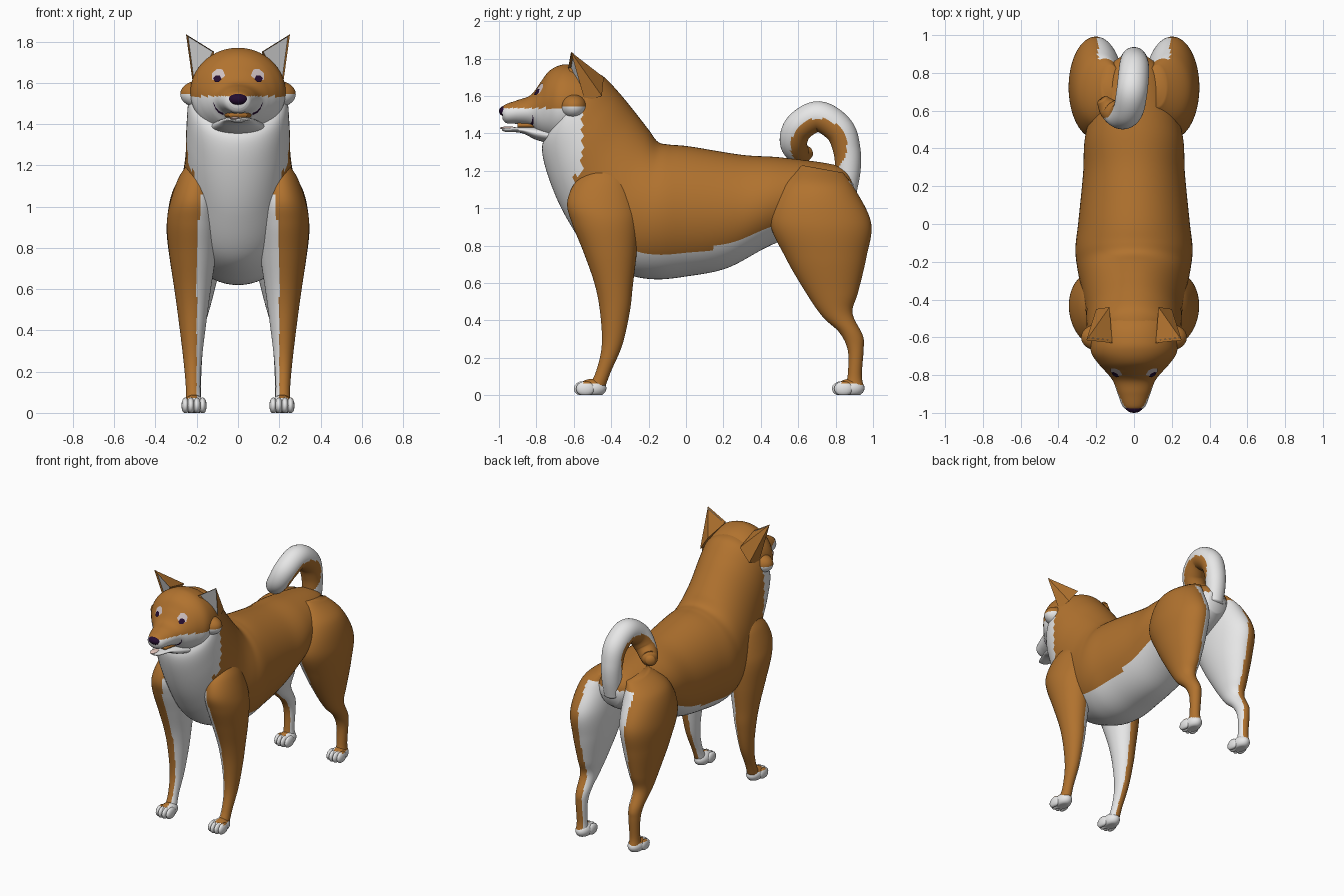
import bpy, bmesh, math
from mathutils import Vector, Matrix
from mathutils.bvhtree import BVHTree

if "Cube" in bpy.data.objects:
    bpy.data.objects.remove(bpy.data.objects["Cube"])

# Colours
COLOURS = [("orange_fur", (0.44, 0.17, 0.028)), ("white_fur", (0.80, 0.80, 0.80)),
           ("dark_nose", (0.018, 0.004, 0.03)), ("pale_eye_patch", (0.62, 0.53, 0.53)),
           ("pink_tongue", (0.80, 0.58, 0.52))]
MATS = []
for label, rgb in COLOURS:
    m = bpy.data.materials.new(label)
    m.diffuse_color = (*rgb, 1)
    m.use_nodes = True
    m.node_tree.nodes["Principled BSDF"].inputs["Base Color"].default_value = m.diffuse_color
    MATS.append(m)
FUR, WHITE, DARK, PATCH, TONGUE = range(5)


def finish(bm, name, rule, mirror=False, smooth=True):
    """Colour faces by a rule (index or function of the face centre) and make the object."""
    bmesh.ops.recalc_face_normals(bm, faces=bm.faces[:])
    for f in bm.faces:
        f.material_index = rule(f.calc_center_median()) if callable(rule) else rule
        f.smooth = smooth
    me = bpy.data.meshes.new(name)
    bm.to_mesh(me)
    bm.free()
    for m in MATS:
        me.materials.append(m)
    ob = bpy.data.objects.new(name, me)
    bpy.context.collection.objects.link(ob)
    if mirror:
        ob.modifiers.new("mirror", "MIRROR").use_mirror_merge = False
    return ob


def spline(rows, sub):
    """Catmull-Rom interpolation through rows of numbers."""
    rows = [Vector(r) for r in rows]
    pts = [rows[0]] + rows + [rows[-1]]
    out = []
    for i in range(1, len(pts) - 2):
        a, b, c, d = pts[i - 1:i + 3]
        for k in range(sub):
            t = k / sub
            out.append(0.5 * (2 * b + (c - a) * t + (2 * a - 5 * b + 4 * c - d) * t * t
                              + (3 * b - a - 3 * c + d) * t ** 3))
    return out + [rows[-1]]


def skin(bm, frames, seg=48):
    """Skin elliptical rings given as (centre, u, v)."""
    rings = []
    for c, u, v in frames:
        rings.append([bm.verts.new(c + u * math.cos(a) + v * math.sin(a))
                      for a in (2 * math.pi * i / seg for i in range(seg))])
    for r, s in zip(rings, rings[1:]):
        for i in range(seg):
            j = (i + 1) % seg
            bm.faces.new((r[i], r[j], s[j], s[i]))
    bm.faces.new(rings[0])
    bm.faces.new(rings[-1][::-1])


def loft(name, rows, rule, mirror=False, sub=8, seg=64):
    """Rows: y,z of one profile edge, y,z of the opposite edge, half width, centre x."""
    bm = bmesh.new()
    frames = []
    for y0, z0, y1, z1, w, cx in spline(rows, sub):
        frames.append((Vector((cx, (y0 + y1) / 2, (z0 + z1) / 2)),
                       Vector((0, (y1 - y0) / 2, (z1 - z0) / 2)), Vector((w, 0, 0))))
    skin(bm, frames, seg)
    return finish(bm, name, rule, mirror)


def ball(bm, centre, radii, seg=24):
    bmesh.ops.create_uvsphere(bm, u_segments=seg, v_segments=seg // 2, radius=1,
                              matrix=Matrix.Translation(centre) @ Matrix.Diagonal((*radii, 1)))


# Body and neck
def body_rule(c):
    x, y, z = abs(c.x), c.y, c.z
    if z > 1.18:
        return WHITE if y < -0.555 and z < 1.535 else FUR
    belly = 0.76 + max(0, y) ** 1.5 * 0.45
    chest = y < -0.45 and x < 0.21
    rump = y > 0.78 and z < 1.13
    return WHITE if chest or rump or z < belly else FUR


loft("body", [
    (0.87, 1.00, 0.90, 1.15, 0.07, 0), (0.74, 0.92, 0.82, 1.225, 0.17, 0),
    (0.45, 0.80, 0.52, 1.27, 0.255, 0), (0.22, 0.68, 0.30, 1.285, 0.27, 0),
    (0.00, 0.635, 0.02, 1.33, 0.295, 0), (-0.17, 0.62, -0.09, 1.34, 0.31, 0),
    (-0.32, 0.65, -0.15, 1.355, 0.30, 0), (-0.50, 0.75, -0.20, 1.42, 0.275, 0),
    (-0.64, 0.95, -0.27, 1.51, 0.255, 0), (-0.73, 1.15, -0.36, 1.62, 0.25, 0),
    (-0.77, 1.32, -0.45, 1.71, 0.235, 0), (-0.73, 1.42, -0.53, 1.73, 0.18, 0)], body_rule)


# Legs
def front_leg_rule(c):
    return WHITE if c.x < (0.2 if c.z < 0.85 else 0.2 - (c.z - 0.85) * 0.12) else FUR


loft("front_legs", [
    (-0.49, 1.21, -0.37, 1.20, 0.03, 0.215), (-0.59, 1.14, -0.30, 1.13, 0.085, 0.205),
    (-0.635, 1.03, -0.26, 1.00, 0.115, 0.215), (-0.61, 0.92, -0.255, 0.90, 0.125, 0.22),
    (-0.55, 0.77, -0.265, 0.75, 0.112, 0.22), (-0.49, 0.60, -0.285, 0.58, 0.087, 0.22),
    (-0.46, 0.45, -0.30, 0.45, 0.068, 0.22), (-0.45, 0.27, -0.34, 0.27, 0.046, 0.22),
    (-0.48, 0.13, -0.40, 0.13, 0.035, 0.218), (-0.52, 0.05, -0.43, 0.05, 0.038, 0.215)],
    front_leg_rule, mirror=True)

loft("hind_legs", [
    (0.62, 1.23, 0.84, 1.19, 0.05, 0.12), (0.51, 1.12, 0.905, 1.10, 0.125, 0.175),
    (0.45, 0.93, 0.99, 0.92, 0.145, 0.20), (0.53, 0.74, 0.965, 0.74, 0.125, 0.205),
    (0.64, 0.55, 0.92, 0.55, 0.085, 0.21), (0.73, 0.42, 0.89, 0.44, 0.058, 0.215),
    (0.82, 0.335, 0.945, 0.32, 0.047, 0.215), (0.865, 0.24, 0.95, 0.25, 0.04, 0.215),
    (0.865, 0.11, 0.94, 0.11, 0.035, 0.215), (0.85, 0.05, 0.95, 0.05, 0.04, 0.215)],
    lambda c: WHITE if c.x < 0.19 and (c.z < 1.08 or c.y > 0.86) and c.z < 1.14 else FUR,
    mirror=True)

# Paws with four toes
for name, y in (("front_paws", -0.5), ("hind_paws", 0.88)):
    bm = bmesh.new()
    ball(bm, (0.213, y, 0.038), (0.052, 0.075, 0.05))
    for dx, dy in ((-0.042, 0.012), (-0.015, 0), (0.015, 0), (0.042, 0.012)):
        ball(bm, (0.213 + dx, y - 0.05 + dy, 0.035), (0.019, 0.05, 0.04), 16)
    for v in bm.verts:
        v.co.z = max(v.co.z, 0.0)
    finish(bm, name, lambda c: FUR if c.z > 0.06 and c.y > y - 0.045 and c.x > 0.2 else WHITE,
           mirror=True)

# Curled tail
path = spline([(0, 0.85, 1.08, 0.06), (0, 0.865, 1.20, 0.068), (0, 0.86, 1.31, 0.073),
               (0, 0.82, 1.42, 0.08), (-0.01, 0.71, 1.49, 0.082), (-0.03, 0.605, 1.435, 0.08),
               (-0.07, 0.575, 1.35, 0.073), (-0.13, 0.61, 1.29, 0.058),
               (-0.17, 0.66, 1.30, 0.03)], 8)
frames = []
for i, p in enumerate(path):
    t = (path[min(i + 1, len(path) - 1)] - path[max(i - 1, 0)]).to_3d().normalized()
    side = Vector((1, 0, 0))
    side = (side - t * side.dot(t)).normalized()
    frames.append((p.to_3d(), t.cross(side) * p[3], side * p[3]))
bm = bmesh.new()
skin(bm, frames, 40)
finish(bm, "tail", lambda c: FUR if math.hypot(c.y - 0.71, c.z - 1.33) < 0.15 else WHITE)


# Head and muzzle
def head_rule(c):
    return WHITE if c.z < 1.535 and c.y < -0.57 else FUR


head = loft("head", [
    (-0.46, 1.42, -0.44, 1.66, 0.17, 0), (-0.54, 1.35, -0.53, 1.74, 0.215, 0),
    (-0.62, 1.34, -0.62, 1.768, 0.23, 0), (-0.69, 1.345, -0.68, 1.762, 0.225, 0),
    (-0.74, 1.365, -0.735, 1.73, 0.19, 0), (-0.785, 1.39, -0.78, 1.67, 0.15, 0),
    (-0.83, 1.435, -0.83, 1.605, 0.112, 0), (-0.90, 1.45, -0.90, 1.578, 0.086, 0),
    (-0.96, 1.455, -0.965, 1.555, 0.062, 0), (-0.98, 1.475, -0.985, 1.535, 0.04, 0)], head_rule)

bm = bmesh.new()
ball(bm, (0.19, -0.60, 1.545), (0.09, 0.07, 0.065), 40)
finish(bm, "cheek_tufts", lambda c: WHITE if c.z < 1.54 else FUR, mirror=True)

loft("lower_jaw", [
    (-0.72, 1.345, -0.74, 1.43, 0.13, 0), (-0.80, 1.365, -0.82, 1.437, 0.10, 0),
    (-0.88, 1.402, -0.88, 1.434, 0.07, 0), (-0.965, 1.408, -0.97, 1.428, 0.035, 0),
    (-0.985, 1.418, -0.985, 1.424, 0.015, 0)], WHITE, seg=32)
loft("mouth_lining", [(-0.80, 1.42, -0.80, 1.47, 0.07, 0),
                      (-0.90, 1.425, -0.90, 1.46, 0.045, 0)], FUR, seg=24)

bm = bmesh.new()
ball(bm, (0, -0.966, 1.519), (0.048, 0.034, 0.029))
finish(bm, "nose", DARK)

bm = bmesh.new()
ball(bm, (-0.015, -0.95, 1.428), (0.024, 0.045, 0.009))
finish(bm, "tongue", TONGUE)

# Ears with a sunken white inner side
bm = bmesh.new()
tip, inner, outer, back, side = [bm.verts.new(p) for p in (
    (0.252, -0.615, 1.835), (0.115, -0.63, 1.75), (0.215, -0.54, 1.57),
    (0.13, -0.44, 1.70), (0.20, -0.45, 1.60))]
cup = bm.faces.new((tip, inner, outer))
for f in ((tip, outer, side), (tip, side, back), (tip, back, inner), (inner, back, side, outer)):
    bm.faces.new(f)
bmesh.ops.recalc_face_normals(bm, faces=bm.faces[:])
bmesh.ops.inset_individual(bm, faces=[cup], thickness=0.012, depth=-0.012)
centre = cup.calc_center_median()
finish(bm, "ears", lambda c: WHITE if (c - centre).length < 1e-5 else FUR,
       mirror=True, smooth=False)

# Painted eyes and smile, projected onto the head
tree = BVHTree.FromPolygons([v.co for v in head.data.vertices],
                            [p.vertices[:] for p in head.data.polygons])


def on_head(x, z, lift):
    hit = tree.ray_cast(Vector((x, -2, z)), Vector((0, 1, 0)))[0]
    return Vector((x, (hit.y if hit else -0.8) - lift, z))


def decal(name, outline, mat, lift):
    bm = bmesh.new()
    n = len(outline)
    mx, mz = sum(p[0] for p in outline) / n, sum(p[1] for p in outline) / n
    mid = bm.verts.new(on_head(mx, mz, lift))
    rim = [bm.verts.new(on_head(x, z, lift)) for x, z in outline]
    for i in range(n):
        bm.faces.new((mid, rim[i], rim[(i + 1) % n]))
    finish(bm, name, mat, mirror=True)


decal("eye_patches", [(0.062, 1.635), (0.075, 1.665), (0.10, 1.668), (0.125, 1.648),
                      (0.125, 1.615), (0.09, 1.61)], PATCH, 0.005)
decal("eyes", [(0.08, 1.618), (0.088, 1.636), (0.108, 1.636), (0.12, 1.622),
               (0.112, 1.604), (0.092, 1.604)], DARK, 0.009)

bm = bmesh.new()
edge = [[bm.verts.new(on_head(x, z + dz, 0.004)) for dz in (-0.005, 0.005)]
        for x, z in ((0.118, 1.50), (0.108, 1.475), (0.092, 1.458), (0.07, 1.448))]
for (a, b), (c, d) in zip(edge, edge[1:]):
    bm.faces.new((a, b, d, c))
finish(bm, "smile_line", DARK, mirror=True)
